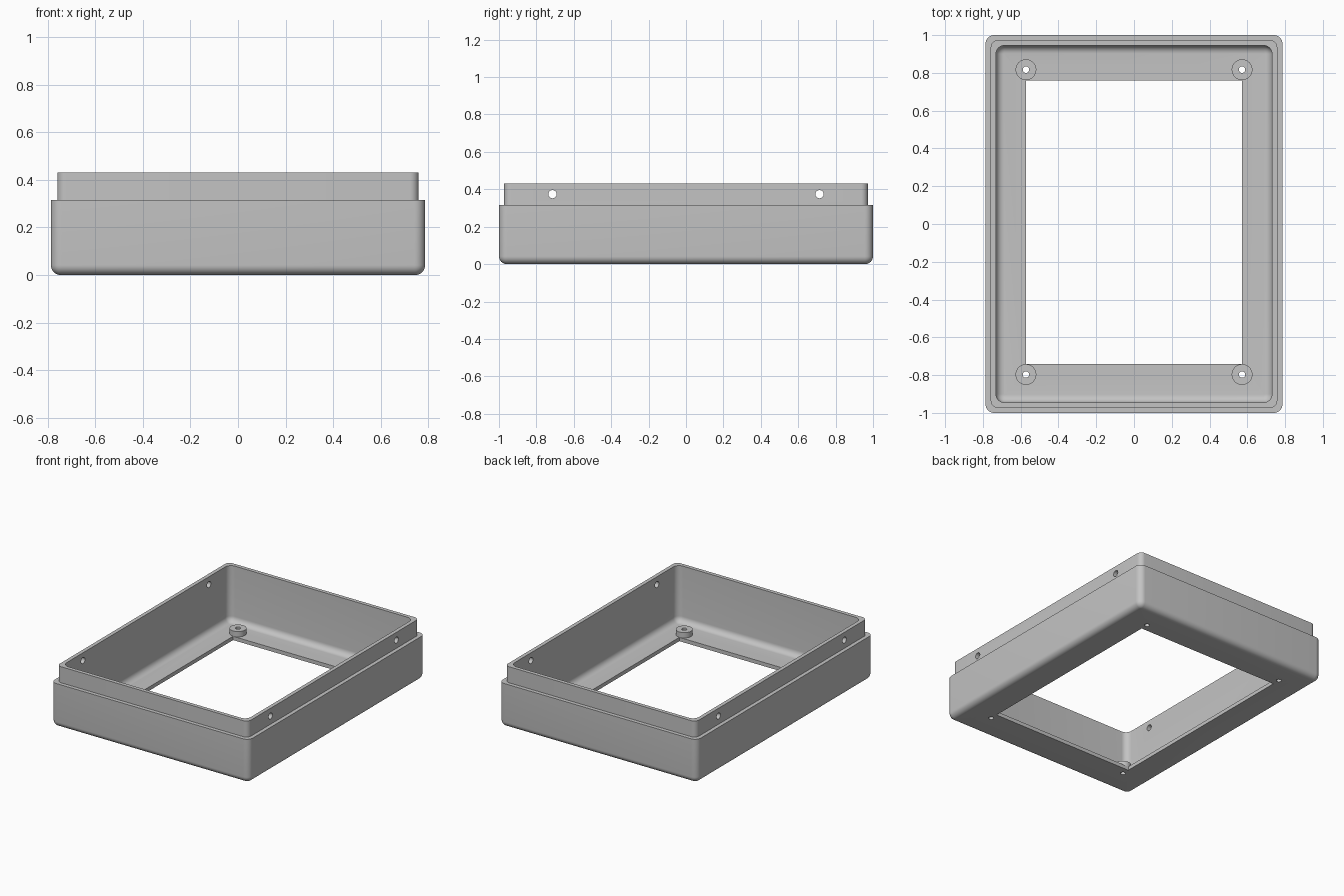
import bpy, bmesh, math

if "Cube" in bpy.data.objects:
    bpy.data.objects.remove(bpy.data.objects["Cube"])

WALL, STEP = 0.055, 0.0275
FLOOR, BOSS_TOP = 0.027, 0.065
FILLET = 0.042

grey = bpy.data.materials.new("light grey plastic")
grey.diffuse_color = (0.55, 0.55, 0.55, 1)
grey.use_nodes = True
grey.node_tree.nodes["Principled BSDF"].inputs["Base Color"].default_value = grey.diffuse_color


def make_object(name, bm):
    bmesh.ops.recalc_face_normals(bm, faces=bm.faces[:])
    mesh = bpy.data.meshes.new(name)
    bm.to_mesh(mesh)
    bm.free()
    mesh.materials.append(grey)
    obj = bpy.data.objects.new(name, mesh)
    bpy.context.collection.objects.link(obj)
    return obj


def rounded_ring(bm, inset, z, radius, segments=8):
    hx, hy = 0.786 - inset, 1.0 - inset
    ring = []
    for i, (sx, sy) in enumerate([(1, 1), (-1, 1), (-1, -1), (1, -1)]):
        for k in range(segments + 1):
            a = math.pi / 2 * (i + k / segments)
            ring.append(bm.verts.new((sx * (hx - radius) + radius * math.cos(a),
                                      sy * (hy - radius) + radius * math.sin(a), z)))
    return ring


def cylinder(name, radius, depth, centre, along_x=False):
    bm = bmesh.new()
    bmesh.ops.create_cone(bm, cap_ends=True, segments=32, radius1=radius,
                          radius2=radius, depth=depth)
    obj = make_object(name, bm)
    obj.location = centre
    if along_x:
        obj.rotation_euler.y = math.pi / 2
    return obj


def cut(target, cutter):
    cutter.hide_render = True
    cutter.hide_viewport = True
    mod = target.modifiers.new("cut", 'BOOLEAN')
    mod.operation = 'DIFFERENCE'
    mod.solver = 'EXACT'
    mod.object = cutter


# Tray: stacked rounded rectangles, up the outside and down the inside
bm = bmesh.new()
sections = []
N = 8
for i in range(N + 1):
    a = math.pi / 2 * i / N
    sections.append((FILLET * (1 - math.sin(a)), FILLET * (1 - math.cos(a)),
                     0.003 + FILLET * math.sin(a)))
sections += [(0, 0.315, 0.045), (STEP, 0.315, 0.036), (STEP, 0.43, 0.036),
             (WALL, 0.43, 0.045)]
for i in range(N + 1):
    a = math.pi / 2 * (1 - i / N)
    sections.append((WALL + FILLET * (1 - math.sin(a)),
                     FLOOR + FILLET * (1 - math.cos(a)),
                     0.003 + FILLET * math.sin(a)))
rings = [rounded_ring(bm, *s) for s in sections]
for lower, upper in zip(rings, rings[1:]):
    for k in range(len(lower)):
        j = (k + 1) % len(lower)
        bm.faces.new((lower[k], lower[j], upper[j], upper[k]))
bm.faces.new(rings[0])
bm.faces.new(rings[-1])
tray = make_object("tray", bm)

# Floor window
bm = bmesh.new()
bmesh.ops.create_cube(bm, size=1)
window = make_object("window_cutter", bm)
window.scale = (1.144, 1.502, 0.4)
window.location = (0, 0.01, 0)
cut(tray, window)

# Side screw holes through both long walls
for y in (-0.714, 0.714):
    cut(tray, cylinder("side_hole_cutter", 0.022, 2, (0, y, 0.374), True))

# Corner bosses with screw holes running through the floor
bosses = []
for x in (-0.572, 0.572):
    for y in (-0.797, 0.817):
        hole = cylinder("boss_hole_cutter", 0.017, 0.4, (x, y, 0))
        boss = cylinder("screw_boss", 0.055, BOSS_TOP - FLOOR + 0.004,
                        (x, y, (BOSS_TOP + FLOOR - 0.004) / 2))
        cut(tray, hole)
        cut(boss, hole)
        bosses.append(boss)

# Apply the cuts, remove cutters and smooth the rounded faces
bpy.context.view_layer.update()
for obj in [tray] + bosses:
    graph = bpy.context.evaluated_depsgraph_get()
    mesh = bpy.data.meshes.new_from_object(obj.evaluated_get(graph))
    obj.modifiers.clear()
    obj.data = mesh
for obj in list(bpy.data.objects):
    if "cutter" in obj.name:
        bpy.data.objects.remove(obj)
bpy.ops.object.select_all(action='DESELECT')
for obj in [tray] + bosses:
    obj.select_set(True)
bpy.context.view_layer.objects.active = tray
bpy.ops.object.shade_smooth_by_angle(angle=math.radians(30))
